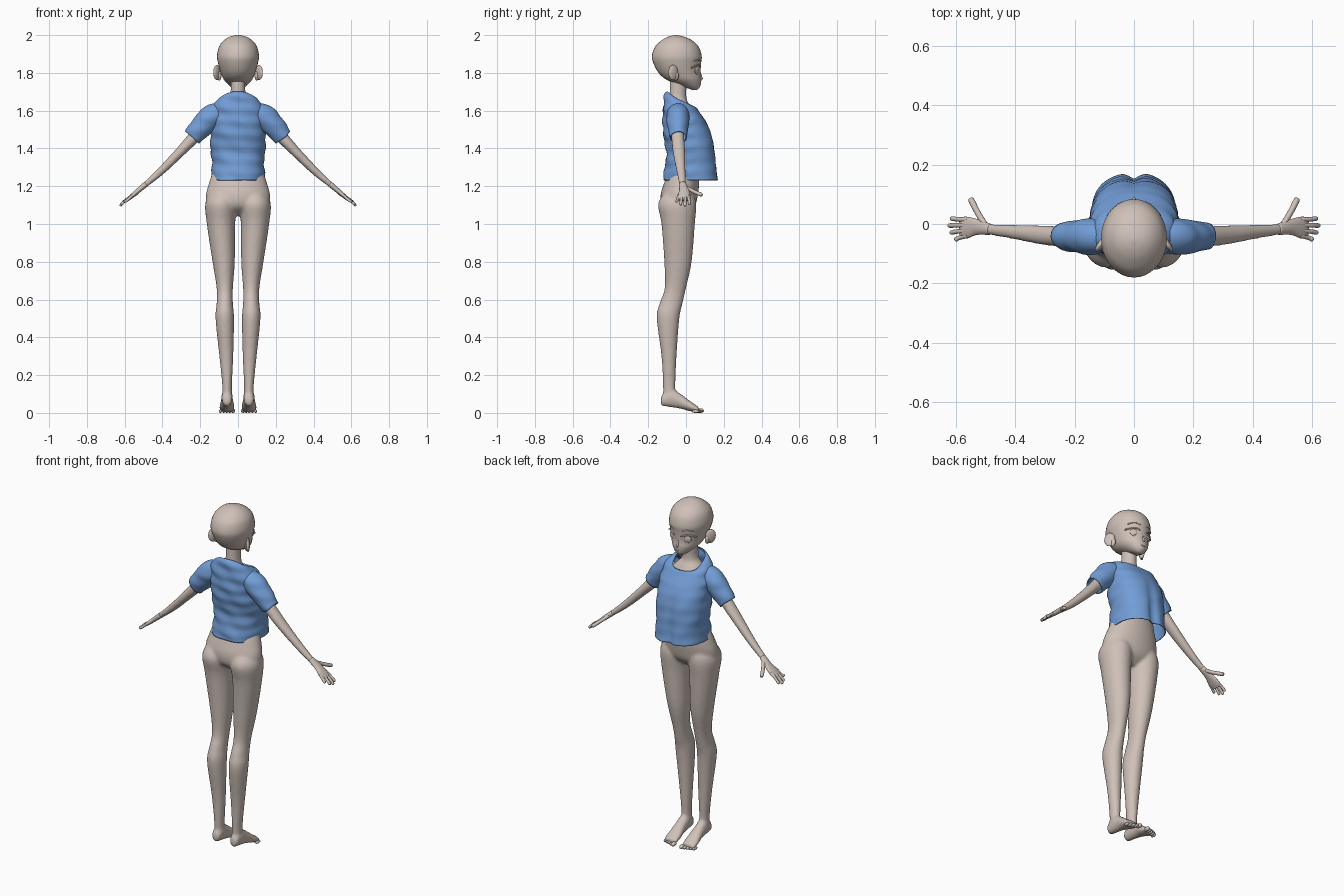
import bpy
import bmesh
from math import sin, cos, pi, exp
from mathutils import Vector, Matrix

cube = bpy.data.objects.get("Cube")
if cube:
    bpy.data.objects.remove(cube, do_unlink=True)

X, Y, Z = Vector((1, 0, 0)), Vector((0, 1, 0)), Vector((0, 0, 1))


def make_material(name, color):
    mat = bpy.data.materials.new(name)
    mat.use_nodes = True
    mat.diffuse_color = (*color, 1)
    mat.node_tree.nodes["Principled BSDF"].inputs["Base Color"].default_value = (*color, 1)
    return mat


skin = make_material("skin", (0.62, 0.53, 0.48))
cloth = make_material("blue cloth", (0.17, 0.34, 0.68))


def spline(rows, steps):
    """Catmull-Rom interpolation through rows of numbers."""
    out = []
    for i in range(len(rows) - 1):
        p, q = rows[i], rows[i + 1]
        o, r = rows[max(i - 1, 0)], rows[min(i + 2, len(rows) - 1)]
        for k in range(steps):
            t = k / steps
            out.append([b + t / 2 * (c - a + t * (2 * a - 5 * b + 4 * c - d + t * (3 * (b - c) + d - a)))
                        for a, b, c, d in zip(o, p, q, r)])
    return out + [list(rows[-1])]


def loft(bm, rows, axes=None, sides=24, steps=5, power=1, closed=True):
    """Rows are x, y, z, two radii and an optional front dip; no axes = follow the path."""
    rows = spline(rows, steps)
    rings = []
    for i, row in enumerate(rows):
        c, a, b = Vector(row[:3]), row[3], row[4]
        dip = row[5] if len(row) > 5 else 0
        if axes:
            u, v = axes
        else:
            t = Vector(rows[min(i + 1, len(rows) - 1)][:3]) - Vector(rows[max(i - 1, 0)][:3])
            side = X if abs(t.normalized().y) > 0.9 else Y
            v = t.cross(side).normalized()
            u = v.cross(t).normalized()
        ring = []
        for k in range(sides):
            ca, sa = cos(2 * pi * k / sides), sin(2 * pi * k / sides)
            pu = a * abs(ca) ** power * (1 if ca > 0 else -1)
            pv = b * abs(sa) ** power * (1 if sa > 0 else -1)
            ring.append(bm.verts.new(c + u * pu + v * pv - Z * dip * sa))
        rings.append(ring)
    faces = []
    for r, s in zip(rings, rings[1:]):
        for k in range(sides):
            n = (k + 1) % sides
            faces.append(bm.faces.new((r[k], r[n], s[n], s[k])))
    if closed:
        faces += [bm.faces.new(rings[0][::-1]), bm.faces.new(rings[-1])]
    bmesh.ops.recalc_face_normals(bm, faces=faces)


def stack(rows):
    """Turn rows of z, back, front, half width, centre x, dip into level rings."""
    out = []
    for z, back, front, half, *rest in rows:
        cx, dip = (rest + [0, 0])[:2]
        out.append((cx, (back + front) / 2, z, half, (front - back) / 2, dip))
    return out


def tube(bm, points, radius, sides=10):
    """Round-ended thin tube through points."""
    pts = [Vector(p) for p in points]
    tip = pts[-1] + (pts[-1] - pts[-2]).normalized() * radius * 0.7
    rows = [(*p, radius, radius) for p in pts] + [(*tip, radius * 0.3, radius * 0.3)]
    loft(bm, rows, sides=sides, steps=4)


def ball(bm, center, size, turn=0):
    mat = Matrix.Translation(center) @ Matrix.Rotation(turn, 4, 'Z') @ Matrix.Diagonal((*size, 1))
    bmesh.ops.create_uvsphere(bm, u_segments=20, v_segments=12, radius=1, matrix=mat)


def finish(bm, name, mat):
    mesh = bpy.data.meshes.new(name)
    bm.to_mesh(mesh)
    bm.free()
    mesh.materials.append(mat)
    for p in mesh.polygons:
        p.use_smooth = True
    obj = bpy.data.objects.new(name, mesh)
    bpy.context.collection.objects.link(obj)
    return obj


# Body: torso and neck, arms, legs and feet fused into one smooth figure
body = bmesh.new()
loft(body, stack([
    (1.045, -.07, .0, .05), (1.09, -.125, .045, .155), (1.15, -.135, .062, .17),
    (1.22, -.115, .07, .153), (1.32, -.08, .07, .122), (1.42, -.085, .08, .122),
    (1.52, -.105, .085, .125), (1.58, -.1, .05, .115), (1.63, -.095, .02, .07),
    (1.67, -.088, .002, .042), (1.78, -.085, .005, .039), (1.83, -.085, .0, .037)]),
    (X, Y), sides=32)
arm = [(.12, -.045, 1.58, .042, .045), (.2, -.045, 1.495, .035, .036), (.3, -.038, 1.388, .033, .027),
       (.41, -.026, 1.278, .024, .021), (.5, -.017, 1.2, .018, .014)]
leg = [(1.18, -.1, .03, .05, .085), (1.11, -.147, .054, .083, .09), (1.0, -.13, .047, .075, .09),
       (.8, -.115, .03, .059, .076), (.66, -.113, .0, .043, .07), (.58, -.14, -.018, .043, .07),
       (.5, -.155, -.035, .049, .07), (.3, -.13, -.05, .037, .062), (.15, -.122, -.056, .026, .058),
       (.06, -.12, -.055, .027, .057)]
foot = [(-.134, .05, .07, .008), (-.124, .037, .1, .024), (-.08, .03, .13, .03),
        (-.03, .022, .102, .032), (.02, .009, .064, .04), (.06, .003, .036, .04), (.068, .008, .028, .034)]
for s in (1, -1):
    loft(body, [(s * x, *rest) for x, *rest in arm])
    loft(body, [(s * x, *rest) for x, *rest in stack(leg)], (X, Y))
    loft(body, [(s * .058, y, (lo + hi) / 2, w, (hi - lo) / 2) for y, lo, hi, w in foot], (X, Z))
body = finish(body, "body", skin)
remesh = body.modifiers.new("fuse", 'REMESH')
remesh.mode = 'VOXEL'
remesh.voxel_size = 0.008
remesh.use_smooth_shade = True
soften = body.modifiers.new("soften", 'SMOOTH')
soften.factor = 0.5
soften.iterations = 5

# Hands and toes
for s, label in ((1, "left"), (-1, "right")):
    hand = bmesh.new()
    palm = [(.485, -.018, 1.213, .019, .015), (.53, -.01, 1.175, .027, .013),
            (.565, -.012, 1.145, .037, .011), (.585, -.013, 1.127, .033, .007)]
    loft(hand, [(s * x, *rest) for x, *rest in palm], sides=20)
    for i, reach in enumerate((.614, .621, .615, .6)):
        y = .014 - i * .018
        tip = (s * reach, y * 1.3, 1.72 - reach)
        tube(hand, [(s * .56, y, 1.15), (s * (reach + .575) / 2, y * 1.15, 1.125), tip], .0075)
    tube(hand, [(s * .5, -.005, 1.198), (s * .525, .035, 1.175), (s * .548, .08, 1.155)], .01)
    finish(hand, label + "_hand", skin)
    toes = bmesh.new()
    for i in range(5):
        size = .012 if i == 0 else .0085
        ball(toes, (s * (.027 + i * .0165), .075 - i * .006, size), (size, .02, size))
    finish(toes, label + "_toes", skin)

# Head with pointed chin and a small nose
head = bmesh.new()
loft(head, stack([
    (1.709, .035, .055, .012), (1.718, .01, .068, .028), (1.735, -.035, .077, .048),
    (1.765, -.105, .081, .075), (1.8, -.145, .077, .09), (1.85, -.172, .08, .105),
    (1.89, -.18, .083, .111), (1.94, -.163, .066, .1), (1.975, -.125, .028, .072),
    (1.993, -.09, -.015, .04), (2.0, -.06, -.045, .008)]), (X, Y), sides=36)
tube(head, [(0, .072, 1.8), (0, .079, 1.78), (0, .084, 1.769)], .006)
tube(head, [(-.014, .074, 1.742), (0, .078, 1.741), (.014, .074, 1.742)], .003)
finish(head, "head", skin)

# Ears, eyes, lashes and brows
for s, label in ((1, "left"), (-1, "right")):
    ear = bmesh.new()
    ball(ear, (s * .112, -.068, 1.802), (.011, .03, .04), s * .6)
    ball(ear, (s * .1, -.056, 1.785), (.012, .018, .026))
    finish(ear, label + "_ear", skin)
    eye = bmesh.new()
    ball(eye, (s * .046, .058, 1.814), (.025, .007, .022), -s * .4)
    ball(eye, (s * .045, .063, 1.814), (.012, .005, .016), -s * .4)
    tube(eye, [(s * .02, .075, 1.83), (s * .045, .068, 1.84), (s * .07, .046, 1.836),
               (s * .088, .03, 1.828)], .004)
    finish(eye, label + "_eye", skin)
    brow = bmesh.new()
    tube(brow, [(s * .022, .077, 1.862), (s * .05, .068, 1.87), (s * .078, .043, 1.862)], .003)
    finish(brow, label + "_brow", skin)

# Loose shirt, open at hem, neck and sleeves
shirt = bmesh.new()
loft(shirt, stack([
    (1.232, -.122, .172, .143), (1.3, -.112, .163, .139), (1.38, -.104, .154, .143),
    (1.46, -.118, .14, .148), (1.53, -.123, .113, .146), (1.575, -.122, .09, .146, 0, .01),
    (1.622, -.118, .07, .135, 0, .025), (1.652, -.112, .055, .108, 0, .036),
    (1.657, -.1, .04, .086, 0, .045)]), (X, Y), sides=64, steps=6, power=.85, closed=False)
sleeve = [(.085, -.042, 1.592, .05, .05), (.135, -.042, 1.573, .06, .062),
          (.185, -.042, 1.525, .056, .06), (.243, -.04, 1.458, .044, .05)]
for s in (1, -1):
    loft(shirt, [(s * x, *rest) for x, *rest in sleeve], sides=40, steps=7, closed=False)
for v in shirt.verts:
    x, y, z = v.co
    low = max(0, min(1, (1.55 - z) / .3))
    # Centre dip of the front drape
    if y > .05:
        v.co.y -= .022 * low * exp(-(x / .022) ** 2)
    # Slanted creases, strongest on the back and sides
    wave = sin(70 * z + 25 * x) * sin(19 * x - 23 * z + 9 * y)
    out = Vector((x, y, 0)).normalized()
    v.co += out * wave * (.005 if y < .05 else .002)
shirt = finish(shirt, "shirt", cloth)
thick = shirt.modifiers.new("thickness", 'SOLIDIFY')
thick.thickness = 0.005
